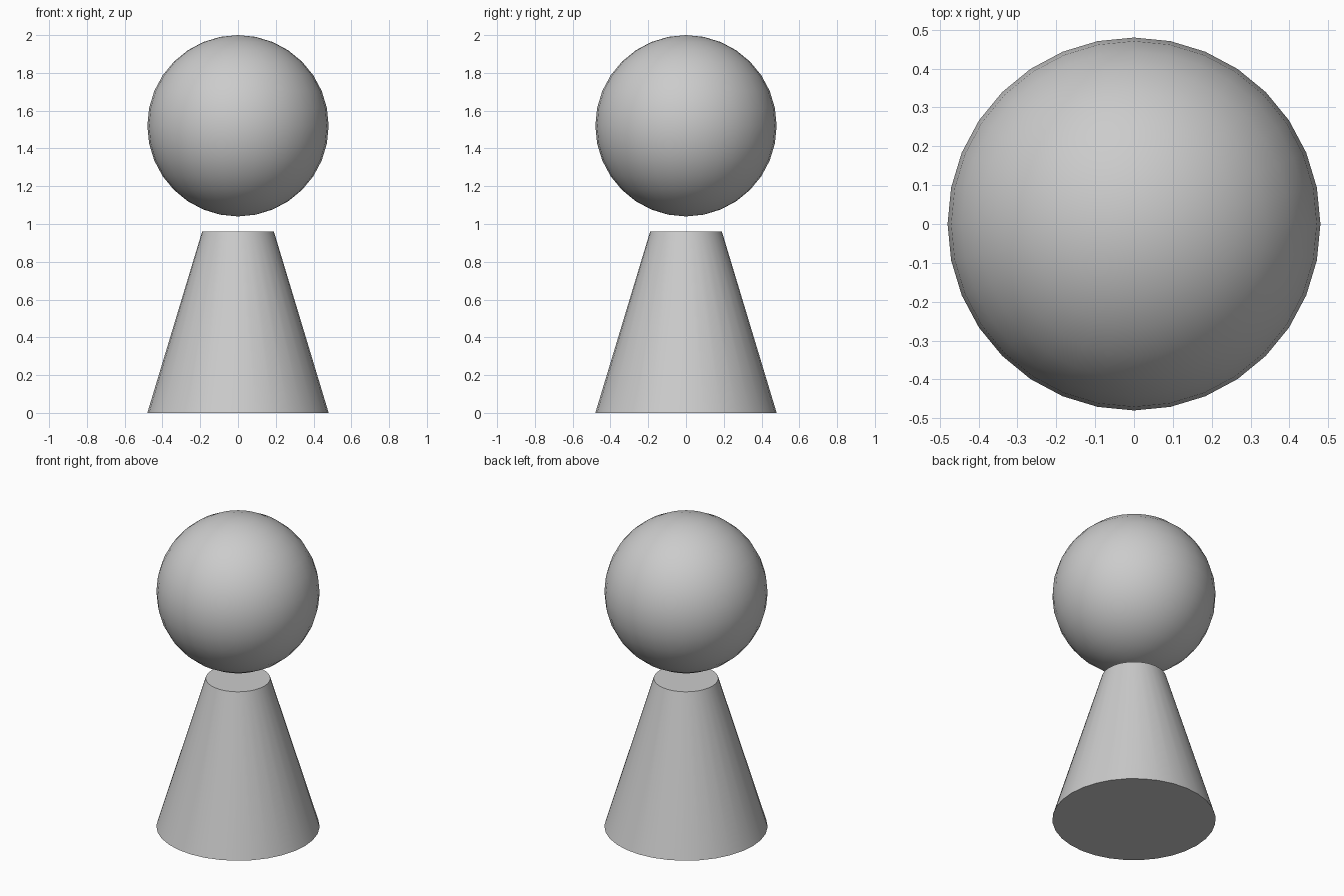
import bpy
import math

if "Cube" in bpy.data.objects:
    bpy.data.objects.remove(bpy.data.objects["Cube"])


def smooth(obj, name):
    obj.name = name
    bpy.ops.object.shade_smooth_by_angle(angle=math.radians(30))


# Tapered body standing on the ground
bpy.ops.mesh.primitive_cone_add(vertices=32, radius1=0.48, radius2=0.19,
                                depth=0.96, location=(0, 0, 0.48))
smooth(bpy.context.object, "tapered_body")

# Ball floating just above the body
bpy.ops.mesh.primitive_uv_sphere_add(segments=32, ring_count=16, radius=0.48,
                                     location=(0, 0, 1.52))
smooth(bpy.context.object, "ball_head")
